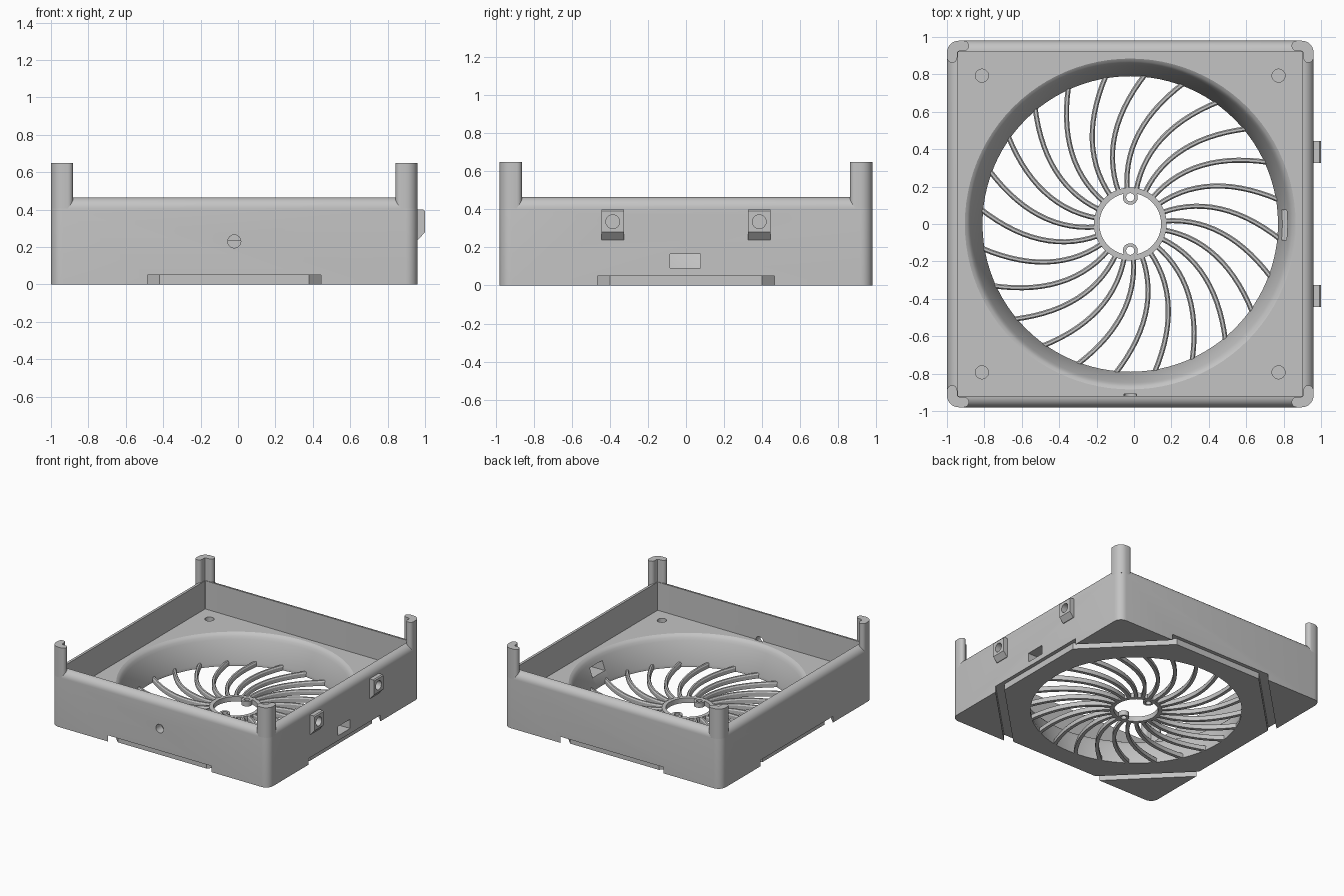
import bpy, bmesh
from math import sin, cos, pi, radians
from mathutils import Vector, Matrix

old = bpy.data.objects.get("Cube")
if old:
    bpy.data.objects.remove(old, do_unlink=True)

CX = -0.02          # body centre in x
HALF = 0.98         # half width of the body
WALL = 0.06
FLOOR = 0.235
RIM = 0.465

grey = bpy.data.materials.new("plain grey")
grey.use_nodes = True
COLOUR = (0.55, 0.55, 0.55, 1)
grey.diffuse_color = COLOUR
grey.node_tree.nodes["Principled BSDF"].inputs["Base Color"].default_value = COLOUR


def finish(name, bm, at=(CX, 0, 0)):
    bmesh.ops.recalc_face_normals(bm, faces=bm.faces)
    mesh = bpy.data.meshes.new(name)
    bm.to_mesh(mesh)
    bm.free()
    mesh.materials.append(grey)
    ob = bpy.data.objects.new(name, mesh)
    ob.location = at
    bpy.context.collection.objects.link(ob)
    return ob


def loft(bm, loops, closed=False):
    """Skin a stack of equal point loops; cap the ends unless the stack closes on itself."""
    rings = [[bm.verts.new(p) for p in loop] for loop in loops]
    pairs = list(zip(rings, rings[1:]))
    if closed:
        pairs.append((rings[-1], rings[0]))
    for a, b in pairs:
        for i in range(len(a)):
            j = (i + 1) % len(a)
            bm.faces.new((a[i], a[j], b[j], b[i]))
    if not closed:
        bm.faces.new(rings[0])
        bm.faces.new(rings[-1])


def circle(r, z, n, x=0, y=0):
    return [(x + r * cos(2 * pi * i / n), y + r * sin(2 * pi * i / n), z) for i in range(n)]


def arc(cx, cy, r, a0, a1, n=8):
    angles = [radians(a0 + (a1 - a0) * i / n) for i in range(n + 1)]
    return [(cx + r * cos(a), cy + r * sin(a)) for a in angles]


def rounded_square(inset, z):
    h, r = HALF - inset, 0.063 - inset
    pts = []
    for k, (sx, sy) in enumerate([(1, 1), (-1, 1), (-1, -1), (1, -1)]):
        pts += arc(sx * (h - r), sy * (h - r), r, 90 * k, 90 * k + 90, 6)
    return [(x, y, z) for x, y in pts]


def octagon(side, diagonal, z):
    c = diagonal - side
    pts = [(side, c), (c, side), (-c, side), (-side, c),
           (-side, -c), (-c, -side), (c, -side), (side, -c)]
    return [(x, y, z) for x, y in pts]


def cut(ob, cutter):
    cutter.hide_render = True
    mod = ob.modifiers.new("cut", 'BOOLEAN')
    mod.operation, mod.solver, mod.object = 'DIFFERENCE', 'EXACT', cutter
    bpy.context.view_layer.objects.active = ob
    bpy.ops.object.modifier_apply(modifier=mod.name)


def pin(name, r, depth, at, axis='Z'):
    """Cylinder cutter centred on a point."""
    bm = bmesh.new()
    loft(bm, [circle(r, -depth, 24), circle(r, depth, 24)])
    if axis != 'Z':
        bm.transform(Matrix.Rotation(pi / 2, 4, 'X' if axis == 'Y' else 'Y'))
    return finish(name, bm, at)


# Tray body: outer wall, rounded rim, inner wall and floor
bm = bmesh.new()
loops = [rounded_square(0, 0)]
for i in range(9):
    a = pi / 2 * i / 8
    loops.append(rounded_square(WALL * (1 - cos(a)), RIM - WALL + WALL * sin(a)))
loops.append(rounded_square(WALL, FLOOR))
loft(bm, loops)
body = finish("tray_body", bm)
cutters = []

# Tapered air opening with a soft lip
bm = bmesh.new()
profile = [(0.79, -0.1), (0.79, 0.025), (0.838, 0.16), (0.849, 0.19),
           (0.859, 0.212), (0.87, 0.226), (0.886, FLOOR + 0.001), (0.886, 0.3)]
loft(bm, [circle(r, z, 96) for r, z in profile])
cutters.append(finish("opening_cutter", bm))

# Eight-sided groove between the base plate and the corner feet
bm = bmesh.new()
loft(bm, [octagon(1.1, 1.445, -0.1), octagon(1.1, 1.445, 0.05),
          octagon(0.95, 1.35, 0.05), octagon(0.95, 1.35, -0.1)], closed=True)
cutters.append(finish("groove_cutter", bm))

# Cable slot through the +x side
bm = bmesh.new()
bmesh.ops.create_cube(bm, size=1)
bm.transform(Matrix.Diagonal((0.5, 0.16, 0.075, 1)))
cutters.append(finish("slot_cutter", bm, (0.95, -0.005, 0.128)))

# Blind screw holes in the floor and the front
for sx in (-1, 1):
    for sy in (-1, 1):
        cutters.append(pin("floor_hole_cutter", 0.035, 0.1,
                           (CX + sx * 0.793, sy * 0.793, FLOOR)))
cutters.append(pin("front_hole_cutter", 0.035, 0.07, (CX, -HALF, 0.23), 'Y'))

# Side bosses with sloped undersides
parts = [body]
for y in (-0.385, 0.385):
    bm = bmesh.new()
    side = [(0.945, 0.24), (0.965, 0.24), (1, 0.28), (1, 0.392), (0.992, 0.4), (0.945, 0.4)]
    loft(bm, [[(x, s * 0.06, z) for x, z in side] for s in (-1, 1)])
    boss = finish("side_boss", bm, (0, y, 0))
    hole = pin("boss_hole_cutter", 0.036, 0.065, (1, y, 0.335), 'X')
    cut(boss, hole)
    cutters.append(hole)
    parts.append(boss)

for c in cutters:
    cut(body, c)
for c in cutters:
    bpy.data.objects.remove(c, do_unlink=True)

# Corner posts: L-shaped with round ends
T, L = 0.055, 0.118
e = L - T / 2
outline = (arc(0.063, 0.063, 0.063, 180, 270) + arc(e, T / 2, T / 2, -90, 90)
           + [(T + 0.012, T), (T + 0.004, T + 0.004), (T, T + 0.012)]
           + arc(T / 2, e, T / 2, 0, 180))
for sx in (-1, 1):
    for sy in (-1, 1):
        bm = bmesh.new()
        loft(bm, [[(sx * (HALF - u), sy * (HALF - v), z) for u, v in outline]
                  for z in (RIM - WALL, 0.65)])
        parts.append(finish("corner_post", bm))

# Hub ring and its two screw eyes
GRILLE = 0.04


def washer(bm, r_in, r_out, n, y=0):
    loft(bm, [circle(r, z, n, 0, y) for r, z in
              ((r_in, 0), (r_out, 0), (r_out, GRILLE), (r_in, GRILLE))], closed=True)


bm = bmesh.new()
washer(bm, 0.165, 0.195, 64)
parts.append(finish("hub_ring", bm))
for y in (-0.143, 0.143):
    bm = bmesh.new()
    washer(bm, 0.022, 0.04, 24, y)
    parts.append(finish("hub_eye", bm))

# Swept grille spokes
W = 0.0135
section = [(-W, 0), (W, 0), (W, 0.03), (W / 2, GRILLE), (-W / 2, GRILLE), (-W, 0.03)]


def polar(r, degrees):
    return Vector((r * cos(radians(degrees)), r * sin(radians(degrees)), 0))


start, middle, end = polar(0.18, 20), polar(0.49, 9.5), polar(0.81, -6)
control = 2 * middle - (start + end) / 2
bm = bmesh.new()
for k in range(24):
    turn = Matrix.Rotation(radians(15 * k), 3, 'Z')
    loops = []
    for i in range(15):
        t = i / 14
        p = (1 - t) ** 2 * start + 2 * t * (1 - t) * control + t * t * end
        d = ((1 - t) * (control - start) + t * (end - control)).normalized()
        n = Vector((-d.y, d.x, 0))
        loops.append([turn @ (p + n * u + Vector((0, 0, z))) for u, z in section])
    loft(bm, loops)
parts.append(finish("grille_spokes", bm))

# Smooth curved surfaces, keep the edges crisp
bpy.ops.object.select_all(action='DESELECT')
for ob in parts:
    ob.select_set(True)
bpy.context.view_layer.objects.active = body
bpy.ops.object.shade_smooth_by_angle(angle=radians(30))
